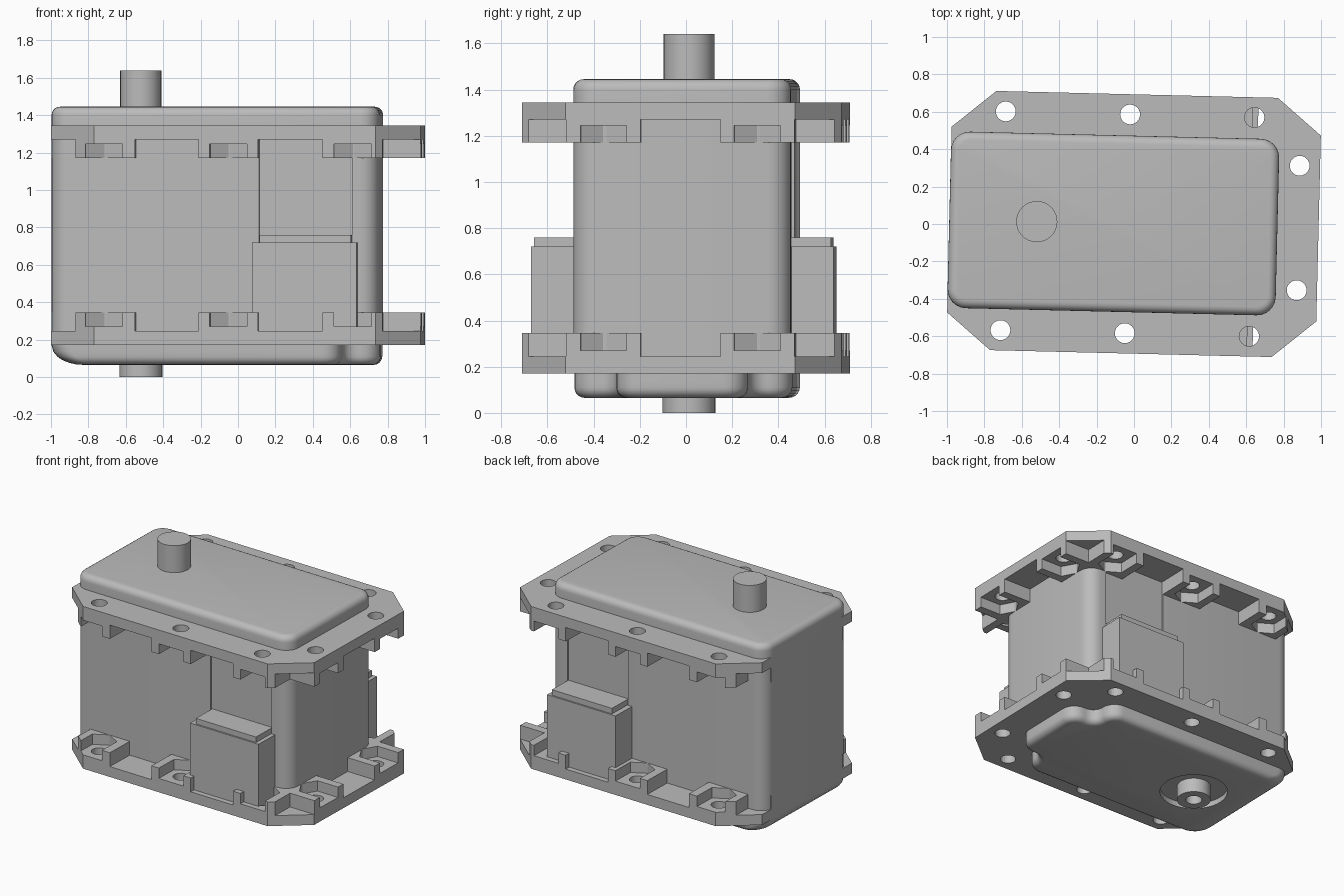
import bpy, bmesh, math
from mathutils import Vector, Matrix

if "Cube" in bpy.data.objects:
    bpy.data.objects.remove(bpy.data.objects["Cube"], do_unlink=True)

GREY = bpy.data.materials.new("light_grey")
GREY.use_nodes = True
COLOUR = (0.5, 0.5, 0.5, 1)
GREY.diffuse_color = COLOUR
GREY.node_tree.nodes["Principled BSDF"].inputs["Base Color"].default_value = COLOUR

TILT = Matrix.Rotation(math.radians(-1.4), 4, 'Z')
X0, X1, Y = -0.988, 0.767, 0.472          # case footprint
BASE, PLATE, RIM = 0.17, 0.245, 0.345     # lower flange levels
MIDDLE = 1.515                            # lower + upper flange height


def loft(bm, rings):
    """Skin a stack of (outline, z) rings and cap both ends."""
    loops = [[bm.verts.new((p[0], p[1], z)) for p in ring] for ring, z in rings]
    n = len(loops[0])
    for a, b in zip(loops, loops[1:]):
        for i in range(n):
            j = (i + 1) % n
            bm.faces.new((a[i], a[j], b[j], b[i]))
    bm.faces.new(loops[0][::-1])
    bm.faces.new(loops[-1])


def prism(bm, outline, z0, z1):
    loft(bm, [(outline, z0), (outline, z1)])


def rect(x0, x1, y0, y1):
    return [(x0, y0), (x1, y0), (x1, y1), (x0, y1)]


def circle(x, y, r, n=32):
    return [(x + r * math.cos(2 * math.pi * i / n),
             y + r * math.sin(2 * math.pi * i / n)) for i in range(n)]


def rounded(corners, steps=6):
    """Fillet right-angled corners given as (x, y, radius)."""
    out = []
    for i, (x, y, r) in enumerate(corners):
        p = Vector((x, y))
        u = (Vector(corners[i - 1][:2]) - p).normalized()
        v = (Vector(corners[(i + 1) % len(corners)][:2]) - p).normalized()
        for k in range(steps + 1):
            t = math.pi / 2 * k / steps
            out.append(p + r * (u + v) - r * (math.cos(t) * v + math.sin(t) * u))
    return out


def make(name, bm, smooth=False):
    bmesh.ops.recalc_face_normals(bm, faces=bm.faces)
    mesh = bpy.data.meshes.new(name)
    bm.to_mesh(mesh)
    bm.free()
    mesh.materials.append(GREY)
    ob = bpy.data.objects.new(name, mesh)
    bpy.context.collection.objects.link(ob)
    ob.matrix_world = TILT
    if smooth:
        bpy.ops.object.select_all(action='DESELECT')
        ob.select_set(True)
        bpy.context.view_layer.objects.active = ob
        bpy.ops.object.shade_smooth_by_angle(angle=math.radians(32))
    return ob


def cut(ob, cutter_bms):
    """Subtract the cutters, bake the result and remove them."""
    cutters = []
    for bm in cutter_bms:
        cutter = make("cutter", bm)
        cutter.hide_render = True
        mod = ob.modifiers.new("cut", 'BOOLEAN')
        mod.operation, mod.solver, mod.object = 'DIFFERENCE', 'EXACT', cutter
        cutters.append(cutter)
    bpy.context.view_layer.update()
    deps = bpy.context.evaluated_depsgraph_get()
    mesh = bpy.data.meshes.new_from_object(ob.evaluated_get(deps))
    ob.modifiers.clear()
    ob.data = mesh
    for cutter in cutters:
        bpy.data.objects.remove(cutter, do_unlink=True)


def case_outline(d):
    r = 0.1 - d
    return rounded([(x, y, r) for x, y in rect(X0 + d, X1 - d, d - Y, Y - d)])


# Top cover with a soft upper edge
bm = bmesh.new()
BEVEL = 0.045
rings = [(case_outline(0), 1.3)]
for k in range(6):
    a = math.pi / 2 * k / 5
    rings.append((case_outline(BEVEL * (1 - math.cos(a))), 1.445 - BEVEL * (1 - math.sin(a))))
loft(bm, rings)
make("top_cover", bm, True)

# Middle of the case, with a shallow recessed panel on both long sides
bm = bmesh.new()
prism(bm, case_outline(0), BASE, 1.32)
middle = make("middle_case", bm)
panels = bmesh.new()
for s in (-1, 1):
    y = sorted((s * (Y - 0.012), s * (Y + 0.1)))
    prism(panels, rect(0.125, 0.62, *y), 0.2, 1.3)
cut(middle, [panels])
bpy.ops.object.select_all(action='DESELECT')
middle.select_set(True)
bpy.context.view_layer.objects.active = middle
bpy.ops.object.shade_smooth_by_angle(angle=math.radians(32))


# Bottom cover: notched corners at one end, a long curve at the other
def bottom_outline(h):
    left = 0.17 * (1 - math.sqrt(1 - (1 - h / 0.105) ** 2))
    d = BEVEL - math.sqrt(BEVEL ** 2 - max(0, BEVEL - h) ** 2)
    r, c = 0.1 - d, 0.08 + d
    half = [(X0 + left, d - Y, r), (0.565 - d, d - Y, r),
            (0.565 - d, d - 0.285, c), (X1 - d, d - 0.285, r)]
    return rounded(half + [(x, -y, q) for x, y, q in reversed(half)])


bm = bmesh.new()
loft(bm, [(bottom_outline(h), 0.065 + h)
          for h in (0, 0.003, 0.01, 0.02, 0.032, 0.045, 0.07, 0.105)])
bottom = make("bottom_cover", bm, True)
SX = -0.52
ring_cut = bmesh.new()
prism(ring_cut, circle(SX, 0, 0.23, 48), 0, 0.105)
cut(bottom, [ring_cut])

# Output shaft above, hollow hub below
bm = bmesh.new()
prism(bm, circle(SX, 0, 0.11), 1.4, 1.64)
make("output_shaft", bm, True)
bm = bmesh.new()
prism(bm, circle(SX, 0, 0.115), 0, 0.14)
hub = make("bottom_hub", bm, True)
bore = bmesh.new()
prism(bore, circle(SX, 0, 0.055), -0.1, 0.09)
cut(hub, [bore])

# Flange: octagon with nut pockets around every screw hole
FX, FY = 0.987, 0.693
quarter = [(FX, 0.497), (0.753, FY)]
octagon = (quarter + [(-x, y) for x, y in reversed(quarter)]
           + [(-x, -y) for x, y in quarter] + [(x, -y) for x, y in reversed(quarter)])
# each hole: position and outward direction
holes = [(x, s * 0.585, 0, s) for x in (-0.7, -0.035, 0.63) for s in (-1, 1)]
holes += [(0.878, s * 0.333, 1, 0) for s in (-1, 1)]

bm = bmesh.new()
prism(bm, octagon, BASE, RIM)
lower = make("lower_flange", bm)

gaps, pockets, bores = bmesh.new(), bmesh.new(), bmesh.new()
spans = [(-1.2, -0.855), (-0.535, -0.195), (0.125, 0.47)]
for s in (-1, 1):
    for a, b in spans:
        prism(gaps, rect(a, b, *sorted((s * 0.4, s * 0.9))), PLATE, 0.5)
    prism(gaps, rect(0.79, 1.2, *sorted((s * 0.495, s * 0.9))), PLATE, 0.5)
prism(gaps, rect(0.7, 1.2, -0.173, 0.173), PLATE, 0.5)
for x, y, ox, oy in holes:
    shape = [(0.3, -0.1), (0.3, 0.1), (-0.058, 0.1), (-0.115, 0), (-0.058, -0.1)]
    prism(pockets, [(x + ox * a - oy * b, y + oy * a + ox * b) for a, b in shape], 0.27, 0.5)
    prism(bores, circle(x, y, 0.053, 24), 0, 0.6)
cut(lower, [gaps, pockets, bores])

# Upper flange is the lower one turned over
bm = bmesh.new()
bm.from_mesh(lower.data)
for v in bm.verts:
    v.co.z = MIDDLE - v.co.z
bmesh.ops.reverse_faces(bm, faces=bm.faces)
make("upper_flange", bm)

# Side boxes with a stepped cap
for s, side in ((-1, "front"), (1, "back")):
    bm = bmesh.new()
    prism(bm, rect(0.092, 0.65, *sorted((s * 0.4, s * 0.655))), 0.235, 0.72)
    make(side + "_side_box", bm)
    bm = bmesh.new()
    prism(bm, rect(0.13, 0.62, *sorted((s * 0.4, s * 0.643))), 0.7, 0.76)
    make(side + "_box_cap", bm)
